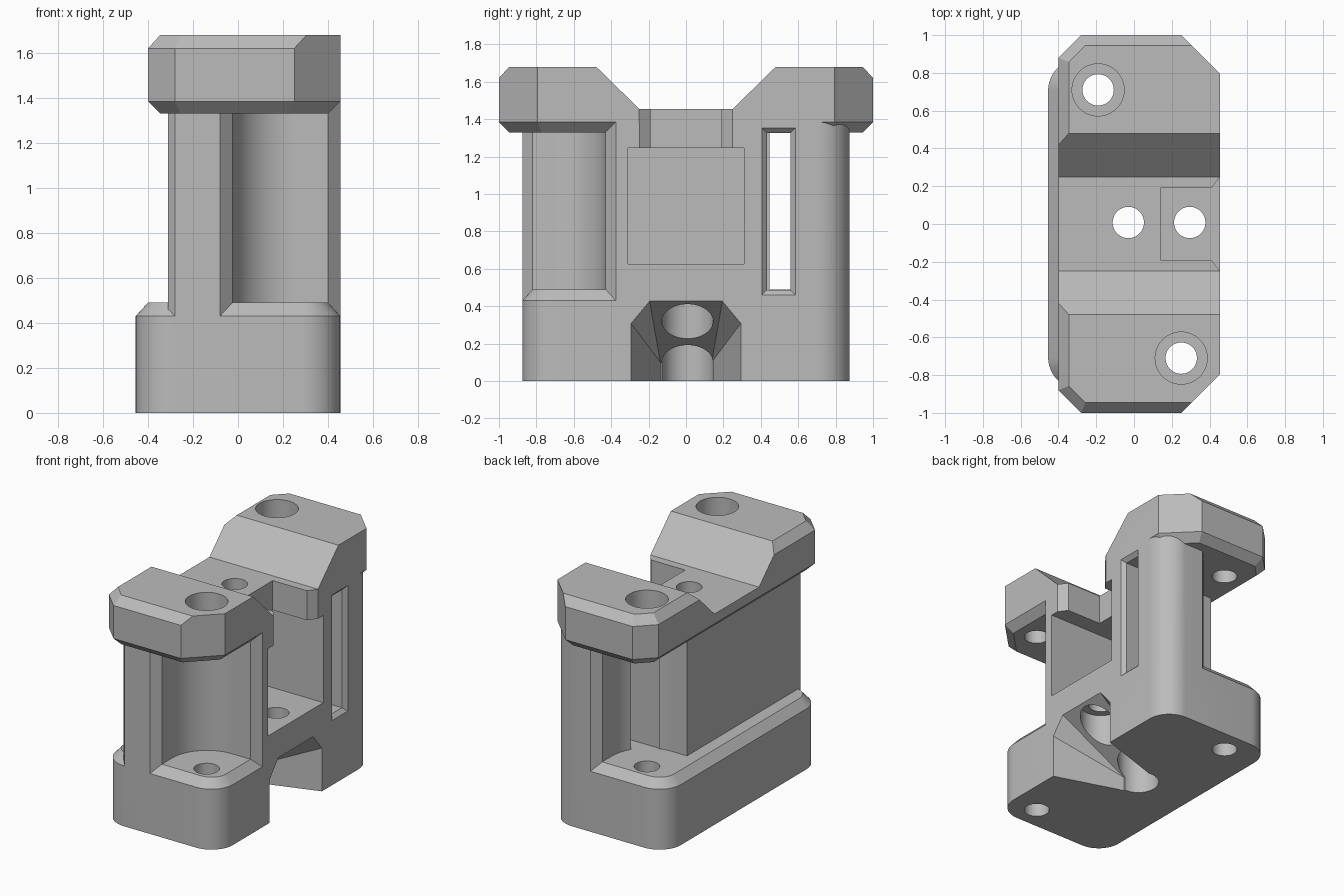
import bpy, bmesh, math
from mathutils import Vector

cube = bpy.data.objects.get("Cube")
if cube:
    bpy.data.objects.remove(cube, do_unlink=True)

grey = bpy.data.materials.new("plain_grey")
grey.use_nodes = True
grey.diffuse_color = (0.5, 0.5, 0.5, 1)
grey.node_tree.nodes["Principled BSDF"].inputs["Base Color"].default_value = (0.5, 0.5, 0.5, 1)


def finish(name, bm):
    bmesh.ops.recalc_face_normals(bm, faces=bm.faces)
    mesh = bpy.data.meshes.new(name)
    bm.to_mesh(mesh)
    bm.free()
    mesh.materials.append(grey)
    obj = bpy.data.objects.new(name, mesh)
    bpy.context.collection.objects.link(obj)
    return obj


def loft(name, sections):
    """Solid skinned through matching rings of 3D points."""
    bm = bmesh.new()
    rings = [[bm.verts.new(p) for p in s] for s in sections]
    bm.faces.new(rings[0])
    bm.faces.new(rings[-1])
    for a, b in zip(rings, rings[1:]):
        for i in range(len(a)):
            j = (i + 1) % len(a)
            bm.faces.new((a[i], a[j], b[j], b[i]))
    return finish(name, bm)


def at_z(outline, z):
    return [(x, y, z) for x, y in outline]


def prism(name, outline, z0, z1):
    return loft(name, [at_z(outline, z0), at_z(outline, z1)])


def arc(cx, cy, r, a0, a1, steps=12):
    angles = [math.radians(a0 + (a1 - a0) * i / steps) for i in range(steps + 1)]
    return [(cx + r * math.cos(a), cy + r * math.sin(a)) for a in angles]


def rounded_rect(hx, hy, r):
    pts = []
    for sx, sy, a in ((1, 1, 0), (-1, 1, 90), (-1, -1, 180), (1, -1, 270)):
        pts += arc(sx * (hx - r), sy * (hy - r), r, a, a + 90)
    return pts


def cylinder(name, x, y, r, z0, z1):
    return prism(name, arc(x, y, r, 0, 352.5, 47), z0, z1)


def box(name, x0, x1, y0, y1, z0, z1):
    return prism(name, [(x0, y0), (x1, y0), (x1, y1), (x0, y1)], z0, z1)


def combine(target, other, operation="DIFFERENCE"):
    mod = target.modifiers.new("join", "BOOLEAN")
    mod.operation, mod.solver, mod.object = operation, "EXACT", other
    bpy.context.view_layer.objects.active = target
    bpy.ops.object.modifier_apply(modifier=mod.name)
    bpy.data.objects.remove(other, do_unlink=True)


HX, HY, R, C = 0.455, 0.875, 0.17, 0.055
FLOOR, CEIL = 0.49, 1.33

# Column with two opposite screw bays, flared at their mouths
column = prism("column", rounded_rect(HX, HY, R), FLOOR - C - 0.005, CEIL + C)
front_bay = [(0.6, -0.23), (0.4, -0.43)] + arc(0.25, -0.705, 0.275, 90, 180)
front_bay += [(-0.025, -0.82), (-0.18, -0.975), (0.6, -0.975)]
combine(column, prism("front_bay", front_bay, 0.4, 1.4))
rear_bay = [(-0.31, 0.43)] + arc(-0.19, 0.705, 0.275, -90, 0)
rear_bay += [(0.085, 0.82), (0.24, 0.975), (-0.6, 0.975), (-0.6, -0.955), (-0.2, -0.955), (-0.31, -0.845)]
combine(column, prism("rear_bay", rear_bay, 0.4, 1.4))

# Foot with a chamfered upper rim
foot = loft("foot", [at_z(rounded_rect(HX, HY, R), 0),
                     at_z(rounded_rect(HX, HY, R), FLOOR - C - 0.005),
                     at_z(rounded_rect(HX - C, HY - C, R - C), FLOOR)])


# Head: clipped-corner block, chamfered below all round and above on three sides
def head_outline(left, right, end, clip_l, clip_r, side_l, side_r):
    half = [(clip_r, end), (right, side_r)], [(left, side_l), (clip_l, end)]
    upper = half[0][::-1] + half[1][::-1]
    return upper + [(x, -y) for x, y in reversed(upper)]


full = head_outline(-0.4, HX, 1, -0.28, 0.25, 0.88, 0.795)
under = head_outline(-0.345, HX - C, 0.945, -0.257, 0.227, 0.857, 0.772)
top = head_outline(-0.345, HX, 0.945, -0.257, 0.305, 0.857, 0.795)
head = loft("head", [at_z(under, CEIL), at_z(full, CEIL + C), at_z(full, 1.62), at_z(top, 1.68)])
saddle = [(-0.25, 1.455), (0.25, 1.455), (0.582, 1.78), (-0.582, 1.78)]
combine(head, loft("saddle", [[(x, y, z) for y, z in saddle] for x in (-0.6, 0.6)]))

body = column
body.name = "mounting_bracket"
combine(body, foot, "UNION")
combine(body, head, "UNION")

# Side chamber and the open notch above it
combine(body, box("chamber", -0.19, 0.6, -0.31, 0.31, 0.625, 1.245))
notch = [(0.14, -0.19), (0.41, -0.19), (0.51, -0.323), (0.51, 0.323), (0.41, 0.19), (0.14, 0.19)]
combine(body, prism("notch", notch, 1.2, 1.5))


# Flared slot through to the rear bay
def slot_ring(x, g):
    y0, y1, z0, z1 = 0.433 - g, 0.558 + g, 0.487 - g, 1.326 + g
    return [(x, y0, z0), (x, y1, z0), (x, y1, z1), (x, y0, z1)]


combine(body, loft("slot", [slot_ring(-0.1, 0), slot_ring(0.428, 0), slot_ring(0.5, 0.072)]))

# Tapered recess under the side
bm = bmesh.new()
for s in (-1, 1):
    for p in ((0.46, 0.295, -0.1), (0.46, 0.295, 0.31), (0.46, 0.195, 0.43), (-0.03, 0.137, -0.1), (-0.03, 0.137, 0.1)):
        bm.verts.new(Vector((p[0], s * p[1], p[2])))
bmesh.ops.convex_hull(bm, input=bm.verts)
combine(body, finish("recess", bm))

# Corner screw holes with counterbores from above
for x, y in ((-0.19, 0.71), (0.25, -0.71)):
    combine(body, cylinder("screw_hole", x, y, 0.083, -0.1, 1.8))
    combine(body, cylinder("counterbore", x, y, 0.138, 1.48, 1.8))

# Middle screw holes with counterbores from below
for x, z1 in ((-0.03, 1.6), (0.295, 1.0)):
    combine(body, cylinder("screw_hole", x, 0.008, 0.083, -0.1, z1))
    combine(body, cylinder("counterbore", x, 0.008, 0.137, -0.1, 0.47))

# Clean up flat regions and shade curved walls smooth
bm = bmesh.new()
bm.from_mesh(body.data)
bmesh.ops.remove_doubles(bm, verts=bm.verts, dist=0.0002)
bmesh.ops.dissolve_limit(bm, angle_limit=math.radians(0.5), verts=bm.verts, edges=bm.edges)
bm.to_mesh(body.data)
bm.free()
bpy.ops.object.select_all(action="DESELECT")
body.select_set(True)
bpy.context.view_layer.objects.active = body
bpy.ops.object.shade_smooth_by_angle(angle=math.radians(20))
